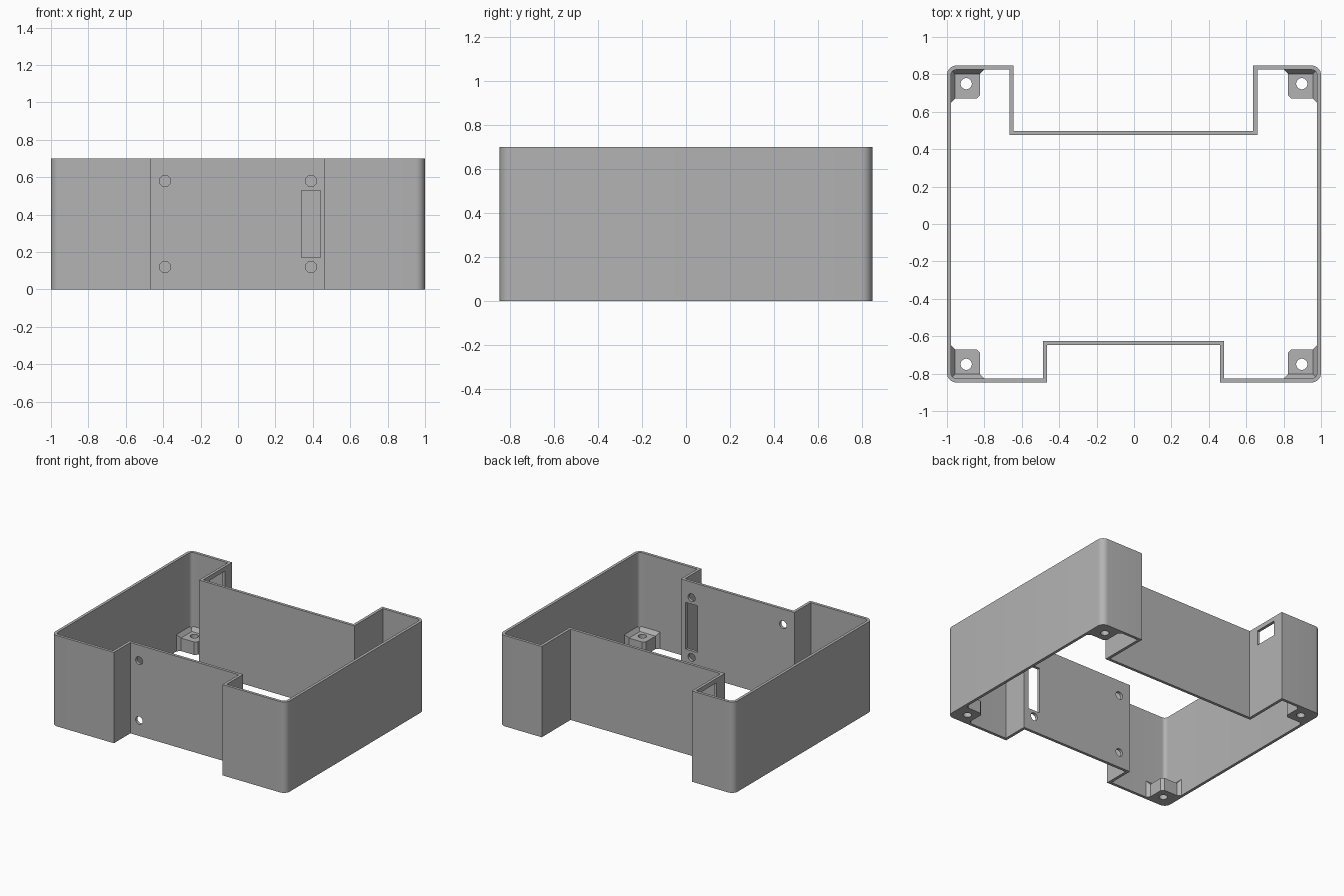
import bpy, bmesh, math
from mathutils import Vector, Matrix

cube = bpy.data.objects.get("Cube")
if cube:
    bpy.data.objects.remove(cube, do_unlink=True)

HALF_X, HALF_Y, HEIGHT, WALL = 1.0, 0.847, 0.7, 0.022
RADIUS, TAB_H = 0.05, 0.1

grey = bpy.data.materials.new("plain grey")
grey.use_nodes = True
colour = (0.45, 0.45, 0.45, 1)
grey.diffuse_color = colour
grey.node_tree.nodes["Principled BSDF"].inputs["Base Color"].default_value = colour


def make_object(name, bm):
    bmesh.ops.recalc_face_normals(bm, faces=bm.faces)
    mesh = bpy.data.meshes.new(name)
    bm.to_mesh(mesh)
    bm.free()
    mesh.materials.append(grey)
    obj = bpy.data.objects.new(name, mesh)
    bpy.context.collection.objects.link(obj)
    return obj


def box(bm, low, high):
    low, high = Vector(low), Vector(high)
    size = Matrix.Diagonal((*(high - low), 1))
    bmesh.ops.create_cube(bm, size=1, matrix=Matrix.Translation((low + high) / 2) @ size)


def drill(bm, centre, radius, depth, along_y=False):
    turn = Matrix.Rotation(math.pi / 2, 4, "X") if along_y else Matrix()
    bmesh.ops.create_cone(bm, cap_ends=True, segments=32, radius1=radius, radius2=radius,
                          depth=depth, matrix=Matrix.Translation(centre) @ turn)


def cut(obj, cutter):
    # Subtract the cutter, keep the result and drop the helper
    cutter.hide_render = True
    mod = obj.modifiers.new("cut", "BOOLEAN")
    mod.operation, mod.solver, mod.object = "DIFFERENCE", "EXACT", cutter
    bpy.ops.object.select_all(action="DESELECT")
    bpy.context.view_layer.objects.active = obj
    obj.select_set(True)
    bpy.ops.object.modifier_apply(modifier=mod.name)
    bpy.data.objects.remove(cutter, do_unlink=True)
    bpy.ops.object.shade_smooth_by_angle(angle=math.radians(30))


def outline(t):
    # Rounded rectangle with a front and a back recess, inset by t
    def corner(sx, sy, start):
        cx, cy = sx * (HALF_X - RADIUS), sy * (HALF_Y - RADIUS)
        angles = [math.radians(start + 90 * i / 8) for i in range(9)]
        return [(cx + (RADIUS - t) * math.cos(a), cy + (RADIUS - t) * math.sin(a)) for a in angles]

    def recess(x0, x1, y_edge, y_in, s):
        return [(x0 - s * t, y_edge), (x0 - s * t, y_in), (x1 + s * t, y_in), (x1 + s * t, y_edge)]

    return (corner(-1, -1, 180) + recess(-0.465, 0.46, -HALF_Y + t, -0.647 + t, 1)
            + corner(1, -1, 270) + corner(1, 1, 0)
            + recess(0.637, -0.643, HALF_Y - t, 0.497 - t, -1) + corner(-1, 1, 90))


# Wall ring of the case
bm = bmesh.new()
loops = [[bm.verts.new((x, y, z)) for x, y in outline(t)]
         for t, z in ((0, 0), (0, HEIGHT), (WALL, HEIGHT), (WALL, 0))]
count = len(loops[0])
for k in range(4):
    a, b = loops[k], loops[(k + 1) % 4]
    for i in range(count):
        j = (i + 1) % count
        bm.faces.new((a[i], a[j], b[j], b[i]))
case_wall = make_object("case_wall", bm)

# Screw holes, slot and side window
bm = bmesh.new()
for x in (-0.39, 0.39):
    for z in (0.12, 0.58):
        drill(bm, (x, -0.635, z), 0.03, 0.1, along_y=True)
box(bm, (0.34, -0.68, 0.17), (0.44, -0.59, 0.53))
box(bm, (-0.7, 0.58, 0.55), (-0.6, 0.76, 0.665))
cut(case_wall, make_object("wall_cutter", bm))


def corner_tab(name, sx, sy):
    # Mounting tab that flares out where it meets both walls
    bm = bmesh.new()
    wx, wy, reach, flare = HALF_X - WALL, HALF_Y - WALL, 0.155, 0.022
    plan = [(0, 0), (reach + flare, 0), (reach, flare), (reach, reach - 0.02),
            (reach - 0.02, reach), (flare, reach), (0, reach + flare)]

    def place(u, v, z):
        return bm.verts.new((sx * (wx - u), sy * (wy - v), z))

    face = bm.faces.new([place(u, v, 0) for u, v in plan])
    made = bmesh.ops.extrude_face_region(bm, geom=[face])["geom"]
    bmesh.ops.translate(bm, vec=(0, 0, TAB_H),
                        verts=[g for g in made if isinstance(g, bmesh.types.BMVert)])
    tab = make_object(name, bm)
    bm = bmesh.new()
    drill(bm, (sx * 0.897, sy * 0.75, TAB_H / 2), 0.03, 0.3)
    cut(tab, make_object("tab_cutter", bm))

    # Sloped fillets between the tab and each wall
    for side, swap in (("side", True), ("end", False)):
        bm = bmesh.new()
        points = [(0, 0, 0), (reach + flare, 0, 0), (reach, flare, 0), (0, flare, 0),
                  (0, 0, 0.03), (reach + flare, 0, 0.03)]
        v = [place(*((q, p) if swap else (p, q)), TAB_H + z) for p, q, z in points]
        for ids in ((0, 1, 2, 3), (0, 1, 5, 4), (4, 5, 2, 3), (1, 2, 5), (0, 3, 4)):
            bm.faces.new([v[i] for i in ids])
        make_object(f"{name}_{side}_fillet", bm)


for x_name, sx in (("left", 1), ("right", -1)):
    for y_name, sy in (("front", -1), ("back", 1)):
        corner_tab(f"{y_name}_{x_name}_tab", sx, sy)
